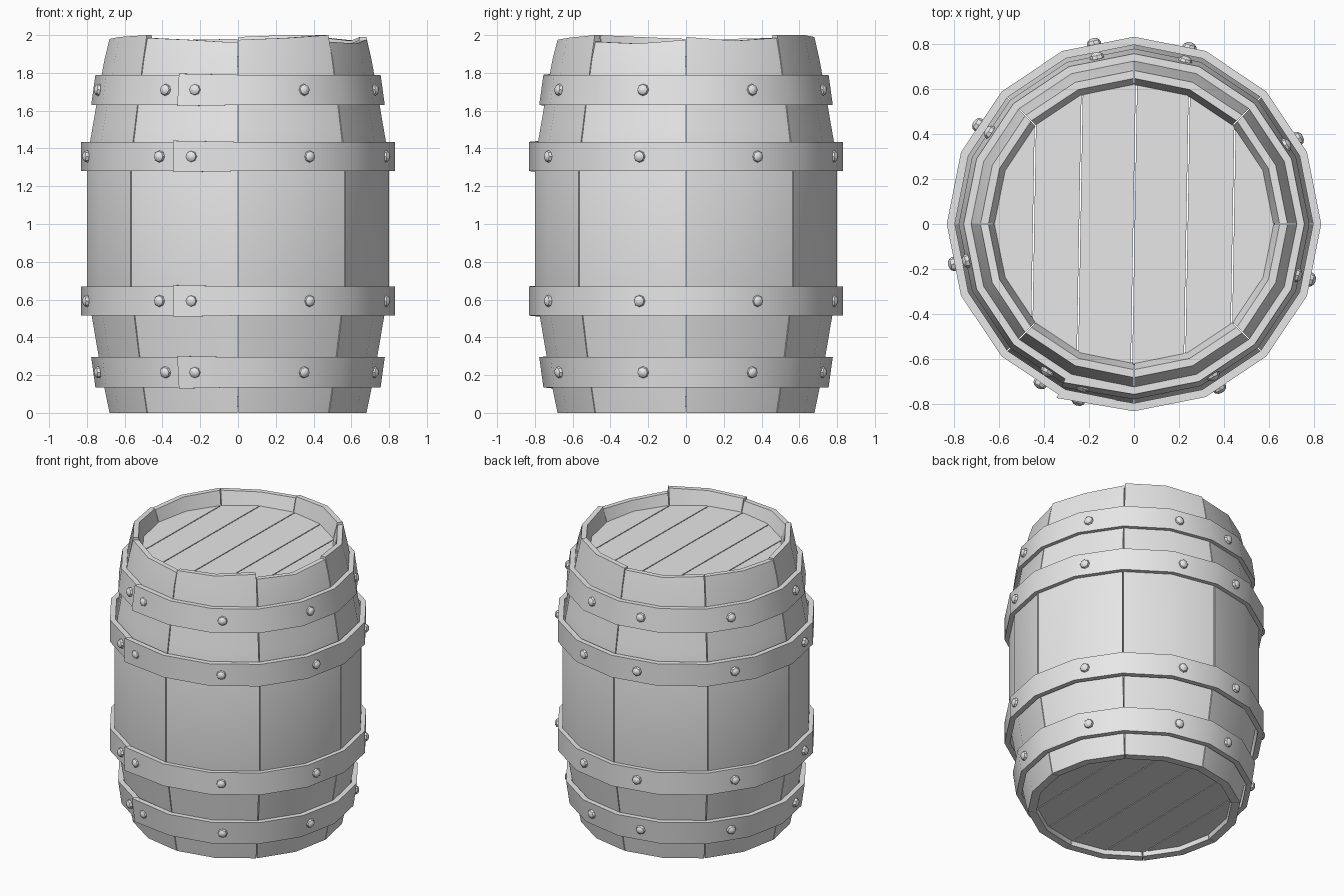
import bpy, bmesh, math
from mathutils import Matrix, Vector

if "Cube" in bpy.data.objects:
    bpy.data.objects.remove(bpy.data.objects["Cube"], do_unlink=True)

# Single plain grey
grey = bpy.data.materials.new("plain_grey")
grey.use_nodes = True
colour = (0.8, 0.8, 0.8, 1)
grey.diffuse_color = colour
grey.node_tree.nodes["Principled BSDF"].inputs["Base Color"].default_value = colour


def finish(name, bm):
    """Turn a bmesh into a named, shaded object."""
    bmesh.ops.recalc_face_normals(bm, faces=bm.faces)
    mesh = bpy.data.meshes.new(name)
    bm.to_mesh(mesh)
    bm.free()
    mesh.materials.append(grey)
    obj = bpy.data.objects.new(name, mesh)
    bpy.context.collection.objects.link(obj)
    bpy.ops.object.select_all(action="DESELECT")
    obj.select_set(True)
    bpy.context.view_layer.objects.active = obj
    bpy.ops.object.shade_smooth_by_angle(angle=math.radians(30))
    return obj


def polar(r, angle, z):
    a = math.radians(angle)
    return Vector((r * math.cos(a), r * math.sin(a), z))


def loft(bm, sections):
    """Join closed cross-sections into a capped solid."""
    rings = [[bm.verts.new(p) for p in s] for s in sections]
    n = len(rings[0])
    for a, b in zip(rings, rings[1:]):
        for i in range(n):
            j = (i + 1) % n
            bm.faces.new((a[i], a[j], b[j], b[i]))
    bm.faces.new(rings[0])
    bm.faces.new(rings[-1])


# Staves: height and outer radius of the lower half, mirrored upwards
half = [(0, .68), (.13, .707), (.3, .738), (.5, .772), (.66, .8)]
profile = half + [(2 - z, r) for z, r in reversed(half)]
# Uneven top of each stave: drop at start, middle and end
drops = [(.01, .03, .015), (0, 0, .01), (.02, .025, .015), (.015, .02, .03),
         (.02, .01, 0), (.015, .025, .04), (.025, .015, 0), (.035, .045, .025)]
WALL = .06
GAP = .22
for i, drop in enumerate(drops):
    bm = bmesh.new()
    sections = []
    for angle, d in zip((45 * i + GAP, 45 * i + 22.5, 45 * i + 45 - GAP), drop):
        outer = [polar(r, angle, z - (d if z == 2 else 0)) for z, r in profile]
        inner = [polar(r - WALL, angle, z) for z, r in reversed(profile[1:-1])]
        rim_top = [polar(.645, angle, 2 - d), polar(.615, angle, 1.88)]
        rim_base = [polar(.615, angle, .05), polar(.625, angle, 0)]
        sections.append(outer + rim_top + inner + rim_base)
    loft(bm, sections)
    finish(f"stave_{i + 1}", bm)


# Lids: six planks each, cut from a sixteen-sided disc
def lid(name, z_low, z_high):
    seams = [-1, -.445, -.24, 0, .235, .44, 1]
    whole = bmesh.new()
    turn = Matrix.Rotation(math.radians(-1), 4, "Z")
    for left, right in zip(seams, seams[1:]):
        bm = bmesh.new()
        bottom = [polar(.625, 22.5 * k, z_low) for k in range(16)]
        loft(bm, [bottom, [Vector((p.x, p.y, z_high)) for p in bottom]])
        for x, side in ((left + .003, -1), (right - .003, 1)):
            cut = bmesh.ops.bisect_plane(
                bm, geom=bm.verts[:] + bm.edges[:] + bm.faces[:],
                plane_co=turn @ Vector((x, 0, 0)),
                plane_no=turn @ Vector((side, 0, 0)), clear_outer=True)
            edges = [e for e in cut["geom_cut"] if isinstance(e, bmesh.types.BMEdge)]
            if edges:
                bmesh.ops.holes_fill(bm, edges=edges)
        part = bpy.data.meshes.new("plank")
        bm.to_mesh(part)
        bm.free()
        whole.from_mesh(part)
        bpy.data.meshes.remove(part)
    finish(name, whole)


lid("top_lid", 1.83, 1.89)
lid("bottom_lid", .03, .09)

# Hoops: open strips whose ends overlap, each held by a row of rivets
hoop_angles = [-114, -90] + [-90 + 22.5 * k for k in range(1, 16)] + [264]
rivet_angles = [27.5, 72.5, 102.5, 147.5, 192.5, 239.5, 252.5, 297.5, 342.5]
hoops = {"lowest_hoop": (.135, .755, .295, .777), "lower_hoop": (.515, .83, .67, .83),
         "upper_hoop": (1.28, .83, 1.435, .83), "highest_hoop": (1.63, .777, 1.79, .755)}
hoops["lowest_hoop"] = (.135, .755, .295, .777)
for name, (z0, r0, z1, r1) in hoops.items():
    bm = bmesh.new()
    sections = []
    for k, angle in enumerate(hoop_angles):
        lift = .014 if k == 0 else -.012 if k == len(hoop_angles) - 1 else 0
        flare = .006 if k == 0 else 0
        sections.append([polar(r0 + lift, angle, z0 - flare),
                         polar(r1 + lift, angle, z1 + flare),
                         polar(r1 + lift - .036, angle, z1 + flare),
                         polar(r0 + lift - .036, angle, z0 - flare)])
    loft(bm, sections)
    finish(name, bm)

    # Domed rivets, flattened along the outward direction
    bm = bmesh.new()
    tilt = math.atan2(r0 - r1, z1 - z0)
    for angle in rivet_angles:
        place = Matrix.Translation(polar((r0 + r1) / 2 * .986, angle, (z0 + z1) / 2))
        aim = (Matrix.Rotation(math.radians(angle), 4, "Z")
               @ Matrix.Rotation(math.pi / 2 - tilt, 4, "Y"))
        squash = Matrix.Diagonal((1, 1, .8, 1))
        bmesh.ops.create_uvsphere(bm, u_segments=8, v_segments=6, radius=.032,
                                  matrix=place @ aim @ squash)
    rivets = finish(name.replace("hoop", "rivets"), bm)
    bpy.ops.object.shade_smooth()
